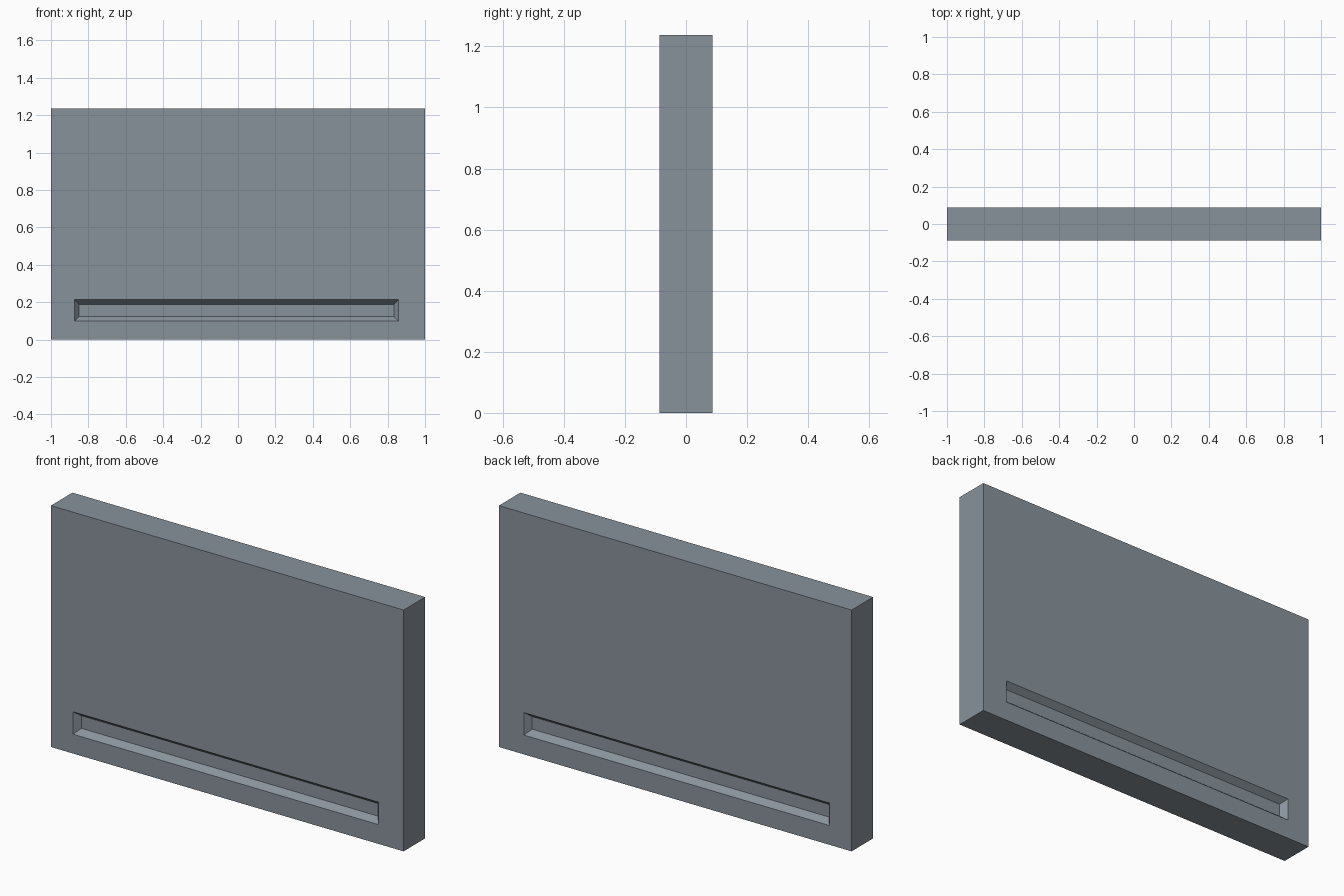
import bpy
import bmesh

if "Cube" in bpy.data.objects:
    bpy.data.objects.remove(bpy.data.objects["Cube"])

W, D, H = 1.0, 0.087, 1.237      # half width, half depth, height
DEPTH, INSET = 0.031, 0.025      # slot depth and wall taper
X0, X1, Z0, Z1 = -0.874, 0.858, 0.099, 0.214   # slot opening

mat = bpy.data.materials.new("slate grey")
mat.diffuse_color = (0.25, 0.29, 0.33, 1)
mat.use_nodes = True
mat.node_tree.nodes["Principled BSDF"].inputs["Base Color"].default_value = mat.diffuse_color

bm = bmesh.new()


def rect(x0, x1, z0, z1, y):
    return [bm.verts.new((x, y, z)) for x, z in ((x0, z0), (x1, z0), (x1, z1), (x0, z1))]


def bridge(a, b):
    for i in range(4):
        j = (i + 1) % 4
        bm.faces.new((a[i], a[j], b[j], b[i]))


# Front and back faces, each with a tapered recessed slot
outlines = []
for side in (-1, 1):
    y = side * D
    outer = rect(-W, W, 0, H, y)
    rim = rect(X0, X1, Z0, Z1, y)
    floor = rect(X0 + INSET, X1 - INSET, Z0 + INSET, Z1 - INSET, y - side * DEPTH)
    bridge(outer, rim)
    bridge(rim, floor)
    bm.faces.new(floor)
    outlines.append(outer)

# Edges of the slab
bridge(*outlines)
bmesh.ops.recalc_face_normals(bm, faces=bm.faces)

mesh = bpy.data.meshes.new("slotted_panel")
bm.to_mesh(mesh)
bm.free()
mesh.materials.append(mat)
panel = bpy.data.objects.new("slotted_panel", mesh)
bpy.context.collection.objects.link(panel)
